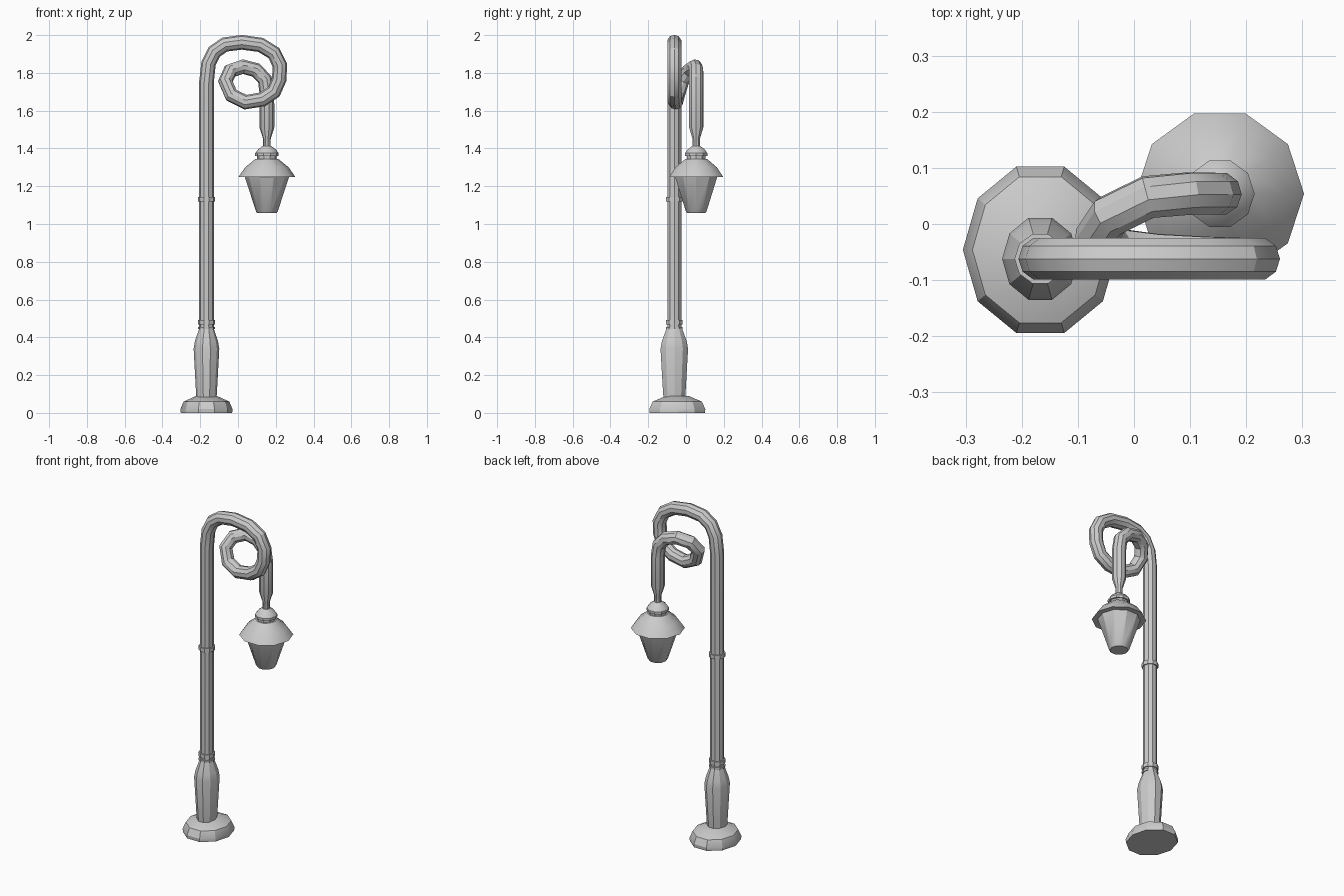
import bpy, bmesh, math

if "Cube" in bpy.data.objects:
    bpy.data.objects.remove(bpy.data.objects["Cube"])

SIDES = 10


def lathe(name, centre, profile, sx=1.0, sy=1.0):
    """Closed ten-sided turned solid from (radius, z) pairs, bottom to top."""
    bm = bmesh.new()
    rings = []
    for r, z in profile:
        rings.append([bm.verts.new((centre[0] + r * sx * math.cos(2 * math.pi * i / SIDES),
                                    centre[1] + r * sy * math.sin(2 * math.pi * i / SIDES), z))
                      for i in range(SIDES)])
    for a, b in zip(rings, rings[1:]):
        for i in range(SIDES):
            j = (i + 1) % SIDES
            bm.faces.new((a[i], a[j], b[j], b[i]))
    bm.faces.new(rings[0][::-1])
    bm.faces.new(rings[-1])
    bmesh.ops.recalc_face_normals(bm, faces=bm.faces)
    me = bpy.data.meshes.new(name)
    bm.to_mesh(me)
    bm.free()
    ob = bpy.data.objects.new(name, me)
    bpy.context.collection.objects.link(ob)
    finish(ob)
    return ob


def finish(ob):
    bpy.ops.object.select_all(action='DESELECT')
    ob.select_set(True)
    bpy.context.view_layer.objects.active = ob
    if ob.type == 'CURVE':
        bpy.ops.object.convert(target='MESH')
    bpy.ops.object.shade_smooth_by_angle(angle=math.radians(30))


POST = (-0.167, -0.062)
LAMP = (0.153, 0.054)

# Foot and swollen lower post
lathe("foot", (-0.167, -0.046),
      [(0.136, 0), (0.138, 0.02), (0.121, 0.06), (0.055, 0.09)], 1.0, 1.13)
lathe("lower_post", POST,
      [(0.052, 0.07), (0.055, 0.10), (0.068, 0.34), (0.061, 0.38), (0.039, 0.445)], 1.0, 1.13)

# Collars around the post
for i, (z, h) in enumerate([(0.443, 0.013), (0.468, 0.024), (1.118, 0.024)]):
    lathe(f"collar_{i + 1}", POST, [(0.046, z), (0.046, z + h)])

# Post, arch, curl and drop as one swept tube: x, y, z, radius
R = 0.039
path = [(-.167, -.062, .42, R), (-.167, -.062, 1.75, R), (-.156, -.062, 1.85, R),
        (-.125, -.062, 1.912, R), (-.07, -.062, 1.95, R), (.02, -.062, 1.962, R),
        (.12, -.062, 1.948, R), (.19, -.062, 1.905, R), (.222, -.062, 1.84, R),
        (.218, -.062, 1.765, R), (.19, -.062, 1.70, R), (.13, -.06, 1.66, R),
        (.04, -.055, 1.645, R), (-.035, -.045, 1.682, R), (-.067, -.022, 1.755, R),
        (-.042, .015, 1.81, R), (.025, .048, 1.833, R), (.095, .054, 1.815, R),
        (.142, .054, 1.765, R), (.153, .054, 1.69, R), (.153, .054, 1.51, R),
        (.153, .054, 1.45, .02), (.153, .054, 1.40, .02)]
cu = bpy.data.curves.new("curled_post", 'CURVE')
cu.dimensions = '3D'
cu.bevel_depth = 1.0
cu.bevel_resolution = 3
cu.use_fill_caps = True
cu.twist_mode = 'MINIMUM'
sp = cu.splines.new('POLY')
sp.points.add(len(path) - 1)
for p, (x, y, z, r) in zip(sp.points, path):
    p.co = (x, y, z, 1)
    p.radius = r
tube = bpy.data.objects.new("curled_post", cu)
bpy.context.collection.objects.link(tube)
finish(tube)

# Lantern: glass, roof and cap
lathe("lantern_glass", LAMP, [(0.05, 1.057), (0.057, 1.065), (0.119, 1.255)])
lathe("lantern_roof", LAMP,
      [(0.115, 1.25), (0.15, 1.25), (0.115, 1.30), (0.06, 1.345)])
lathe("lantern_cap", LAMP,
      [(0.052, 1.34), (0.052, 1.36), (0.062, 1.36), (0.062, 1.375),
       (0.047, 1.395), (0.022, 1.413)])
